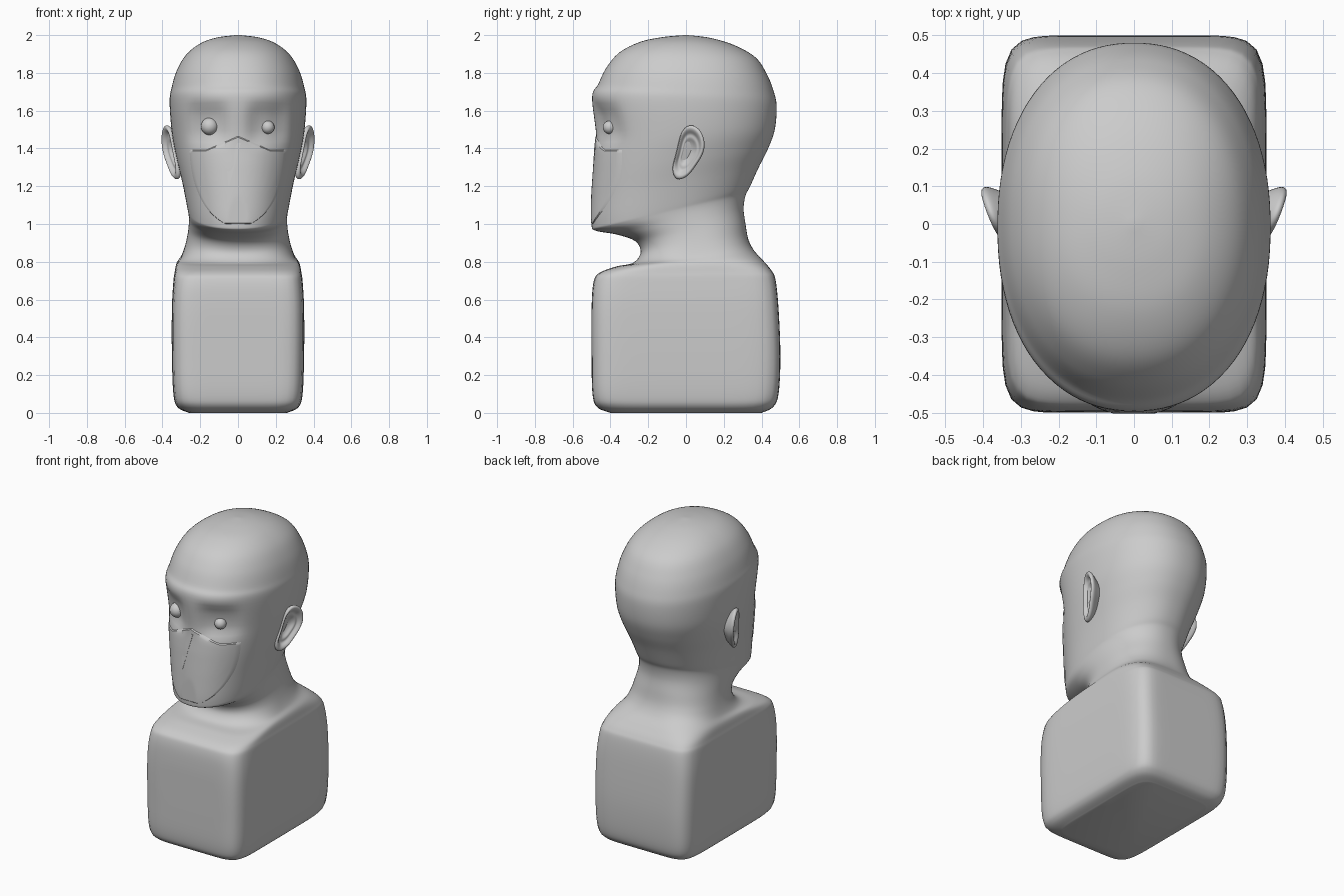
import bpy, bmesh, math
from mathutils import Vector
from mathutils.bvhtree import BVHTree

if "Cube" in bpy.data.objects:
    bpy.data.objects.remove(bpy.data.objects["Cube"])


def make(name, verts, faces, angle=40, subsurf=0):
    me = bpy.data.meshes.new(name)
    bm = bmesh.new()
    vs = [bm.verts.new(v) for v in verts]
    for f in faces:
        bm.faces.new([vs[i] for i in f])
    bmesh.ops.recalc_face_normals(bm, faces=bm.faces)
    bm.to_mesh(me)
    bm.free()
    ob = bpy.data.objects.new(name, me)
    bpy.context.collection.objects.link(ob)
    if subsurf:
        ob.modifiers.new("smooth", 'SUBSURF').levels = subsurf
        ob.modifiers["smooth"].render_levels = subsurf
    bpy.ops.object.select_all(action='DESELECT')
    bpy.context.view_layer.objects.active = ob
    ob.select_set(True)
    bpy.ops.object.shade_smooth_by_angle(angle=math.radians(angle))
    return ob


def ring_faces(rings, n):
    return [(r * n + i, r * n + (i + 1) % n, (r + 1) * n + (i + 1) % n, (r + 1) * n + i)
            for r in range(rings - 1) for i in range(n)]


def spline(keys, steps):
    out = []
    for i in range(len(keys) - 1):
        a, b, c, d = (keys[max(0, min(len(keys) - 1, i + k))] for k in (-1, 0, 1, 2))
        for s in range(steps):
            t = s / steps
            out.append([0.5 * (2 * q + (r - p) * t + (2 * p - 5 * q + 4 * r - w) * t * t
                               + (3 * q - p - 3 * r + w) * t ** 3)
                        for p, q, r, w in zip(a, b, c, d)])
    return out


# Bust: tilted rings (front y, front z, back y, back z, half width, squareness)
keys = [
    (-.40, 0, .40, 0, .26, 8), (-.47, .03, .46, .03, .32, 8),
    (-.495, .1, .49, .1, .342, 9), (-.5, .3, .5, .3, .35, 9),
    (-.5, .55, .49, .55, .35, 9), (-.49, .69, .475, .7, .342, 8),
    (-.46, .74, .455, .75, .335, 7), (-.37, .775, .41, .805, .325, 4.5),
    (-.28, .795, .36, .86, .30, 3), (-.24, .85, .33, .92, .28, 2.5),
    (-.27, .91, .315, 1.0, .265, 2.3), (-.37, .945, .305, 1.08, .26, 2.2),
    (-.48, .965, .315, 1.15, .262, 2.2), (-.5, 1.0, .34, 1.2, .27, 2.2),
    (-.495, 1.15, .385, 1.3, .295, 2.2), (-.485, 1.3, .435, 1.4, .325, 2.2),
    (-.475, 1.46, .47, 1.5, .35, 2.2), (-.497, 1.67, .48, 1.62, .362, 2.2),
    (-.465, 1.74, .465, 1.7, .352, 2.2), (-.42, 1.83, .43, 1.79, .325, 2.2),
    (-.35, 1.91, .37, 1.88, .275, 2.2), (-.24, 1.965, .26, 1.945, .2, 2.2),
    (-.12, 1.99, .13, 1.985, .11, 2.1), (-.01, 2, .01, 2, .01, 2)]
rings = spline(keys, 6) + [list(keys[-1])]
N = 96
verts = []
for yf, zf, yb, zb, w, n in rings:
    for i in range(N):
        a = 2 * math.pi * i / N
        c, s = math.cos(a), math.sin(a)
        r = (abs(c) ** n + abs(s) ** n) ** (-1 / n)
        x, t = w * r * c, (r * s + 1) / 2
        y, z = yf + (yb - yf) * t, zf + (zb - zf) * t
        # shallow eye sockets
        if y < 0:
            y += .035 * math.exp(-((abs(x) - .16) / .1) ** 4 - ((z - 1.53) / .1) ** 4)
        verts.append((x, max(-.5, min(.5, y)), min(2, max(0, z))))
faces = ring_faces(len(rings), N)
faces += [tuple(range(N)), tuple(range((len(rings) - 1) * N, len(rings) * N))]
bust = make("bust", verts, faces)
tree = BVHTree.FromPolygons([Vector(v) for v in verts], faces)


def face_y(x, z):
    hit = tree.ray_cast(Vector((x, -1, z)), Vector((0, 1, 0)))[0]
    return hit.y if hit else -.3


# Raised lower face plate, its border sunk into the head
U, V = 40, 30
mv = []
for j in range(V + 1):
    v = .01 + .99 * j / V
    for i in range(U + 1):
        x = (2 * i / U - 1) * .265 * math.sqrt(1 - (1 - v) ** 2)
        top = 1.40 + .075 * max(0, 1 - abs(x) / .17)
        z = .985 + (top - .985) * v
        edge = i in (0, U) or j in (0, V)
        mv.append((x, max(-.502, face_y(x, z) + (.012 if edge else -.007)), z))
mf = [(j * (U + 1) + i, j * (U + 1) + i + 1, (j + 1) * (U + 1) + i + 1, (j + 1) * (U + 1) + i)
      for j in range(V) for i in range(U)]
make("lower_face_plate", mv, mf)

# Sharp lopsided nose wedge
tri = [(-.07, 1.43), (-.05, 1.19), (.015, 1.43)]
nv = [(x, face_y(x, z) + d, z) for d in (-.01, .04) for x, z in tri]
make("nose_wedge", nv, [(0, 1, 2), (3, 4, 5), (0, 1, 4, 3), (1, 2, 5, 4), (2, 0, 3, 5)], 20)

# Eyes of unequal size
for name, x, z, r in (("right_eye", -.15, 1.517, .046), ("left_eye", .158, 1.512, .035)):
    bpy.ops.mesh.primitive_uv_sphere_add(segments=32, ring_count=16, radius=r,
                                         location=(x, -.405, z))
    bpy.context.object.name = name
    bpy.ops.object.shade_smooth()

# Ears: one outline, ringed into back, rim and hollow
outline = [(-.04, 1.23), (-.065, 1.25), (-.075, 1.30), (-.055, 1.36), (-.042, 1.42),
           (-.028, 1.48), (0, 1.52), (.04, 1.527), (.085, 1.49), (.103, 1.42),
           (.087, 1.36), (.045, 1.30), (.01, 1.25)]
levels = [(.5, -.07), (.7, -.04), (.98, -.012), (1.02, .002), (.92, .014),
          (.78, .006), (.66, -.012), (.52, -.006), (.38, -.022), (.1, -.03)]
for side, name in ((1, "left_ear"), (-1, "right_ear")):
    ev = []
    for s, d in levels:
        for y, z in outline:
            y, z = .008 + (y - .008) * s, 1.385 + (z - 1.385) * s
            ev.append((side * (.355 + .4 * y + .1 * (z - 1.4) + d), y - .3 * d, z))
    n = len(outline)
    ef = ring_faces(len(levels), n)
    ef += [tuple(range(n)), tuple(range((len(levels) - 1) * n, len(levels) * n))]
    make(name, ev, ef, 180, 2)
